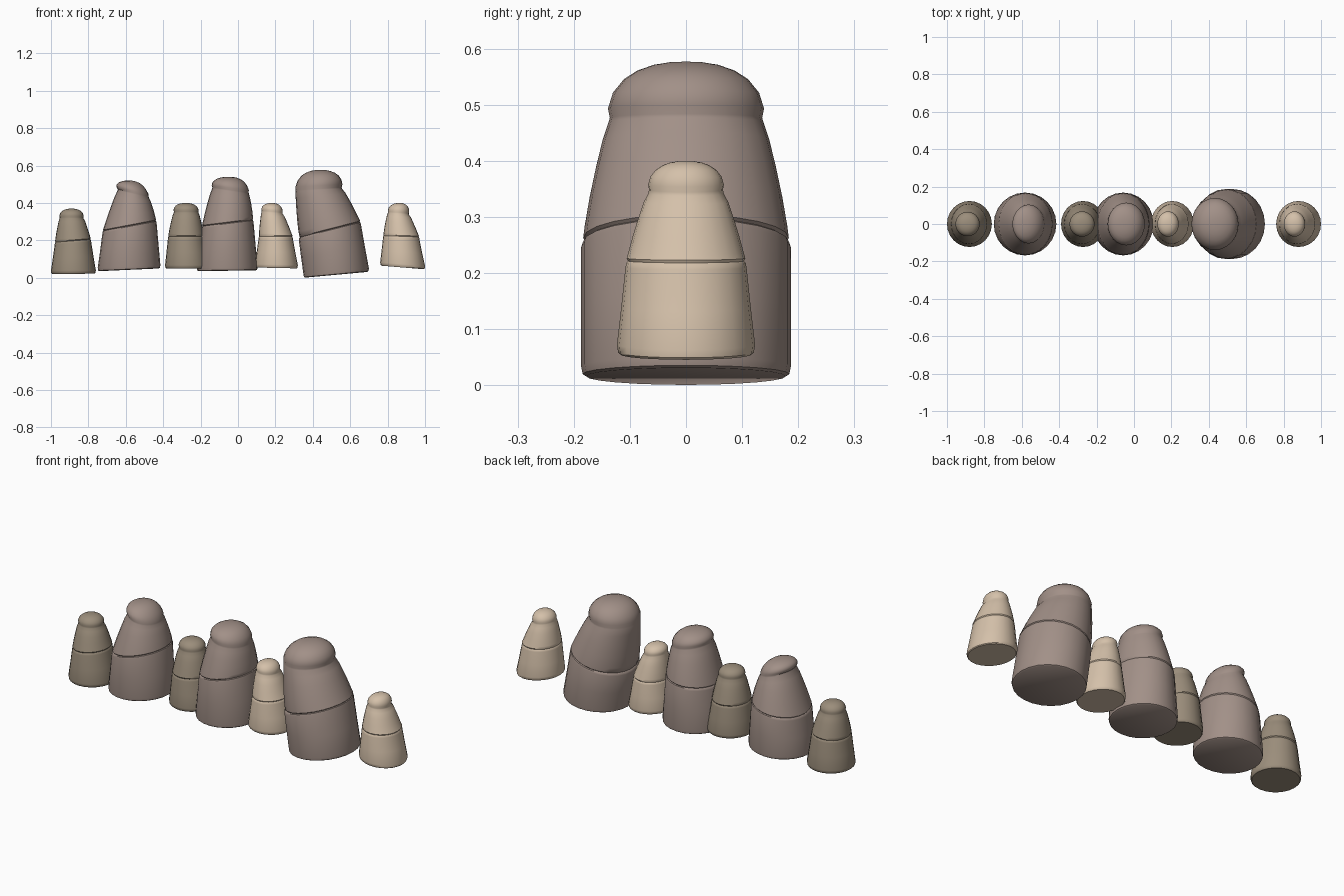
import bpy, bmesh
from math import sin, cos, pi

if "Cube" in bpy.data.objects:
    bpy.data.objects.remove(bpy.data.objects["Cube"])

SEGS = 24


def material(name, rgb):
    m = bpy.data.materials.new(name)
    m.diffuse_color = (*rgb, 1)
    m.use_nodes = True
    m.node_tree.nodes["Principled BSDF"].inputs["Base Color"].default_value = m.diffuse_color
    return m


brown = material("brown_stone", (0.36, 0.28, 0.245))
olive = material("olive_stone", (0.33, 0.27, 0.20))
sand = material("sand_stone", (0.66, 0.53, 0.40))


def mix(a, b, t):
    return [p + (q - p) * t for p, q in zip(a, b)]


def stone(name, mat, base, crease, cap, top):
    """Loft tilted oval rings. Keys: left x, left z, right x, right z, half depth."""
    bm = bmesh.new()
    rings = []

    def ring(key, scale=1.0, dx=0.0, dz=0.0):
        xl, zl, xr, zr, ry = key
        cx, cz = (xl + xr) / 2 + dx, (zl + zr) / 2 + dz
        hx, hz = (xr - xl) / 2 * scale, (zr - zl) / 2 * scale
        rings.append([bm.verts.new((cx + hx * cos(a), ry * scale * sin(a), cz + hz * cos(a)))
                      for a in (2 * pi * i / SEGS for i in range(SEGS))])

    # lower tier with rounded foot
    ring(base, 0.95)
    ring(base, 0.985, dz=0.004)
    ring(base, 1.0, dz=0.018)
    ring(mix(base, crease, 0.5), 1.0)
    ring(crease, 1.0, dz=-0.012)
    # groove between the tiers
    ring(crease, 0.985, dz=-0.003)
    ring(crease, 0.955, dz=0.0)
    ring(crease, 0.98, dz=0.005)
    # upper tier, slightly bulging
    for t in (0.12, 0.35, 0.6, 0.82):
        ring(mix(crease, cap, t), 0.985 + 0.10 * t * (1 - t))
    # faint cap groove
    ring(cap, 0.985, dz=-0.008)
    ring(cap, 0.97, dz=-0.001)
    # rounded cap
    cx, cz = (cap[0] + cap[2]) / 2, (cap[1] + cap[3]) / 2
    p = 2 / 2.3
    for a in (0.12, 0.4, 0.7, 0.95, 1.2, 1.4):
        s = sin(a) ** p
        flat = list(cap)
        tilt = (cap[3] - cap[1]) / 2 * s      # level out towards the top
        flat[1] += tilt
        flat[3] -= tilt
        ring(flat, cos(a) ** p, (top[0] - cx) * s, (top[1] - cz) * s)

    for lo, hi in zip(rings, rings[1:]):
        for i in range(SEGS):
            j = (i + 1) % SEGS
            bm.faces.new((lo[i], lo[j], hi[j], hi[i]))
    bm.faces.new(rings[0][::-1])
    tip = bm.verts.new((top[0], 0, top[1]))
    for i in range(SEGS):
        bm.faces.new((rings[-1][i], rings[-1][(i + 1) % SEGS], tip))
    bmesh.ops.recalc_face_normals(bm, faces=bm.faces)
    me = bpy.data.meshes.new(name)
    bm.to_mesh(me)
    bm.free()
    me.materials.append(mat)
    ob = bpy.data.objects.new(name, me)
    bpy.context.collection.objects.link(ob)
    bpy.ops.object.select_all(action='DESELECT')
    bpy.context.view_layer.objects.active = ob
    ob.select_set(True)
    bpy.ops.object.shade_smooth_by_angle(angle=0.7)


# row of stones from left to right
stone("small_stone_far_left", olive,
      (-1.0, 0.02, -0.76, 0.022, 0.123), (-0.98, 0.19, -0.785, 0.205, 0.108),
      (-0.955, 0.325, -0.825, 0.325, 0.066), (-0.89, 0.37))
stone("large_stone_left", brown,
      (-0.75, 0.035, -0.415, 0.05, 0.168), (-0.725, 0.25, -0.435, 0.305, 0.166),
      (-0.645, 0.475, -0.475, 0.435, 0.105), (-0.585, 0.52))
stone("small_stone_left", olive,
      (-0.39, 0.05, -0.155, 0.05, 0.123), (-0.375, 0.22, -0.18, 0.22, 0.108),
      (-0.345, 0.355, -0.21, 0.355, 0.068), (-0.28, 0.4))
stone("large_stone_middle", brown,
      (-0.22, 0.035, 0.105, 0.04, 0.168), (-0.195, 0.275, 0.083, 0.31, 0.166),
      (-0.14, 0.485, 0.06, 0.455, 0.115), (-0.05, 0.54))
stone("small_stone_right", sand,
      (0.09, 0.055, 0.32, 0.05, 0.123), (0.11, 0.22, 0.293, 0.222, 0.108),
      (0.125, 0.36, 0.24, 0.35, 0.068), (0.18, 0.4))
stone("large_stone_right", brown,
      (0.35, 0.0, 0.70, 0.032, 0.187), (0.325, 0.215, 0.657, 0.30, 0.187),
      (0.305, 0.47, 0.558, 0.485, 0.14), (0.44, 0.577))
stone("small_stone_far_right", sand,
      (0.76, 0.065, 1.0, 0.045, 0.123), (0.775, 0.225, 0.97, 0.218, 0.108),
      (0.80, 0.355, 0.915, 0.345, 0.068), (0.862, 0.4))
